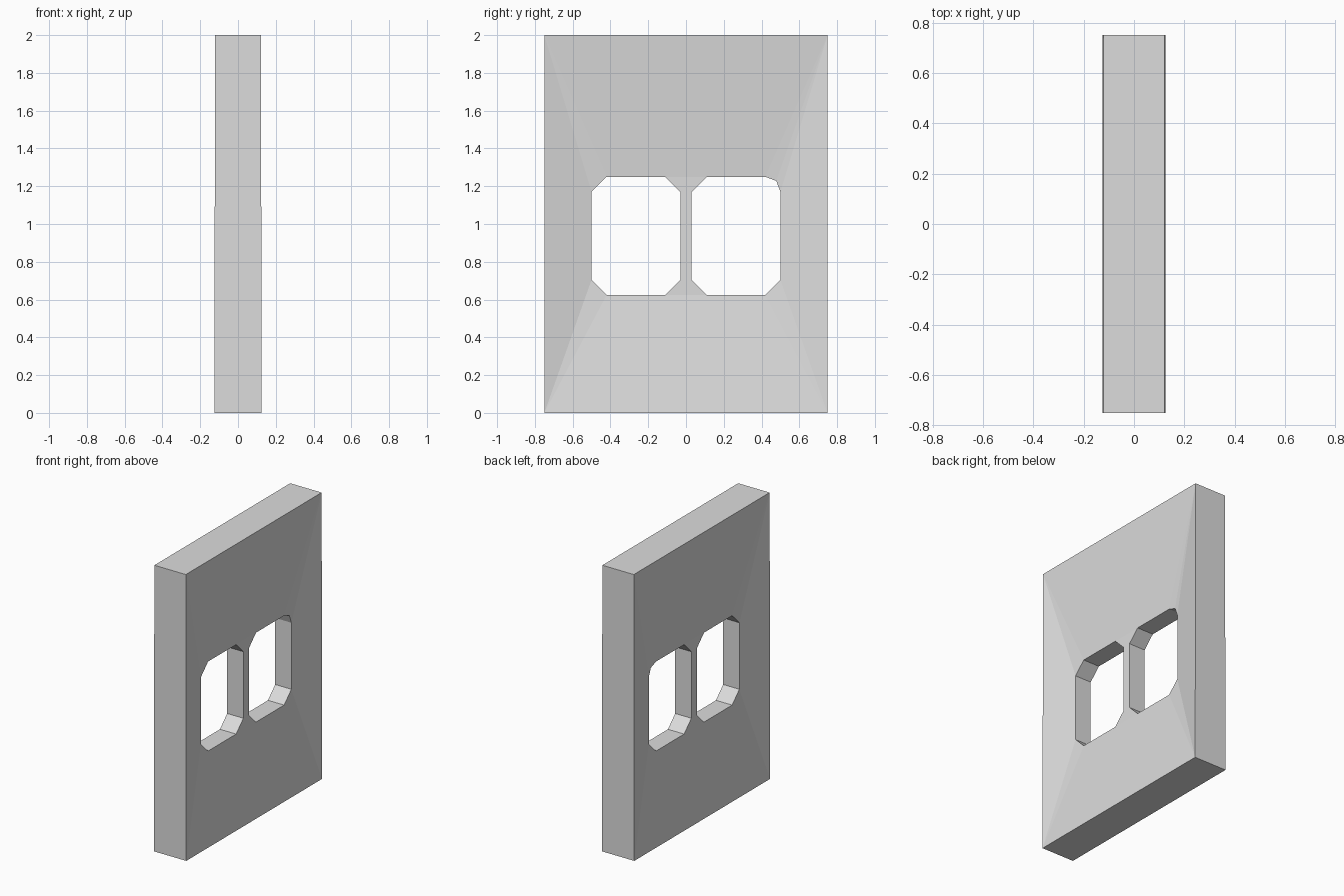
import bpy
import bmesh

if "Cube" in bpy.data.objects:
    bpy.data.objects.remove(bpy.data.objects["Cube"], do_unlink=True)

HEIGHT = 2.0
HALF_DEPTH = 0.75
HALF_BOTTOM, HALF_TOP = 0.125, 0.1215   # slab edge tapers slightly upward
HALF_RIM = 0.0625                       # panel is dished in around the openings

# Single plain material
grey = bpy.data.materials.new("light grey")
grey.use_nodes = True
colour = (0.72, 0.72, 0.72, 1.0)
grey.diffuse_color = colour
grey.node_tree.nodes["Principled BSDF"].inputs["Base Color"].default_value = colour


def opening(y0, y1, z0=0.625, z1=1.25, c=0.08, rounded=False):
    """Rectangle with cut corners; one upper corner may have an extra facet."""
    points = [(y0 + c, z0), (y1 - c, z0), (y1, z0 + c), (y1, z1 - c)]
    if rounded:
        points.append((y1 - 0.022, z1 - 0.022))
    return points + [(y1 - c, z1), (y0 + c, z1), (y0, z1 - c), (y0, z0 + c)]


def add_points(bm, points, half_thickness):
    return [bm.verts.new((half_thickness(z), y, z)) for y, z in points]


def edge_half(z):
    return HALF_BOTTOM + (HALF_TOP - HALF_BOTTOM) * z / HEIGHT


def rim_half(z):
    return HALF_RIM


# Border corners and opening rims of one broad side
bm = bmesh.new()
d = HALF_DEPTH
bl, br, tr, tl = add_points(bm, [(-d, 0), (d, 0), (d, HEIGHT), (-d, HEIGHT)], edge_half)
a = add_points(bm, opening(0.03, 0.5, rounded=True), rim_half)
b = add_points(bm, opening(-0.5, -0.03), rim_half)

# Sloped facets from border to rims, and the bar between the openings
facets = [
    (bl, br, a[1], a[0], b[1], b[0]),
    (br, a[2], a[1]),
    (br, tr, a[3], a[2]),
    (tr, a[4], a[3]),
    (tr, a[5], a[4]),
    (tr, tl, b[-3], b[-4], a[-3], a[-4]),
    (tl, b[-2], b[-3]),
    (tl, bl, b[-1], b[-2]),
    (bl, b[0], b[-1]),
    (b[1], a[0], a[-1], a[-2], a[-3], b[-4], b[3], b[2]),
]
for facet in facets:
    bm.faces.new(facet)

# Opposite broad side mirrors it, joined by the border and tunnel walls
result = bmesh.ops.extrude_face_region(bm, geom=bm.faces[:], use_keep_orig=True)
for item in result["geom"]:
    if isinstance(item, bmesh.types.BMVert):
        item.co.x *= -1
bmesh.ops.recalc_face_normals(bm, faces=bm.faces[:])

mesh = bpy.data.meshes.new("wall_panel")
bm.to_mesh(mesh)
bm.free()
mesh.materials.append(grey)
panel = bpy.data.objects.new("wall_panel", mesh)
bpy.context.collection.objects.link(panel)
